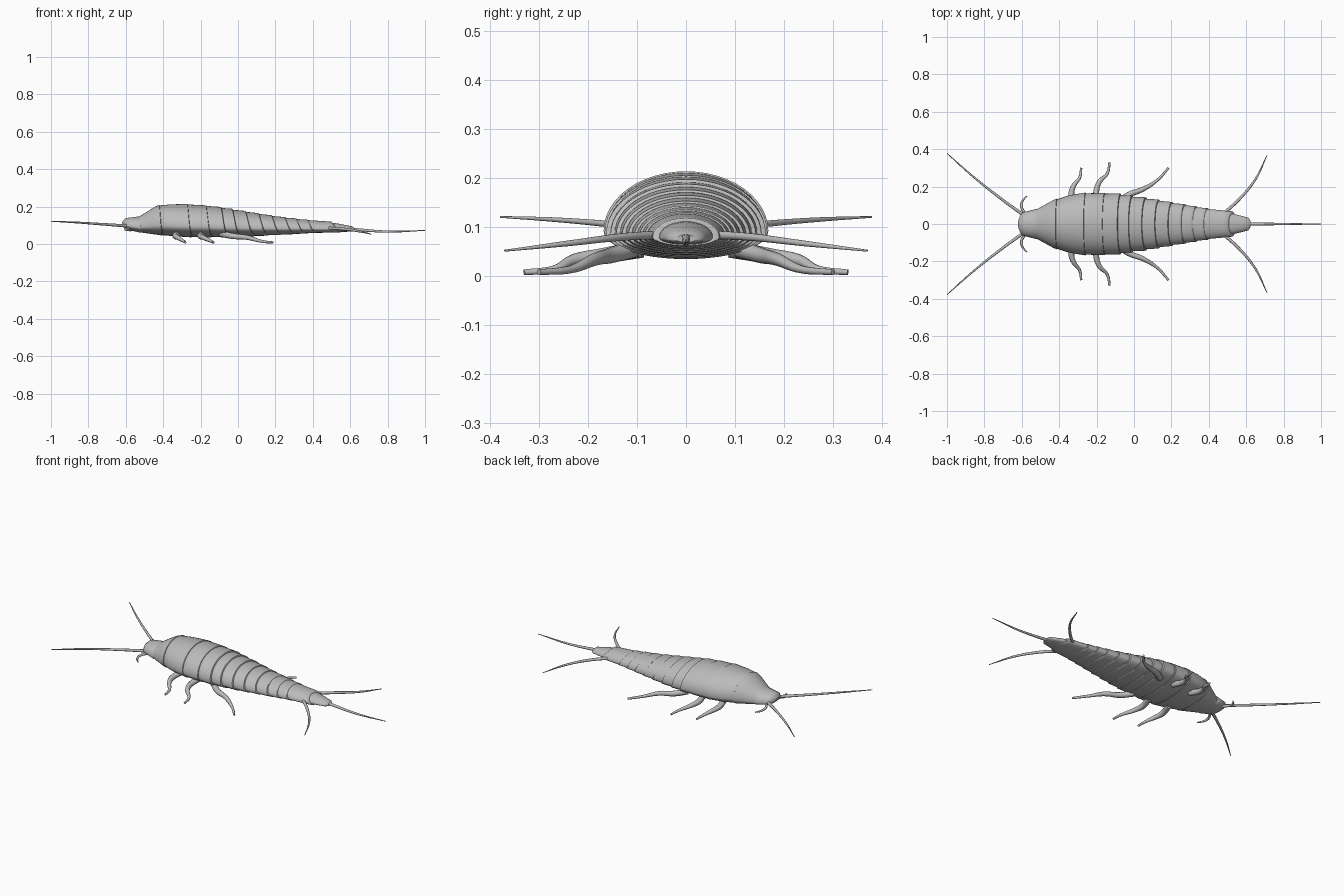
import bpy, bmesh
from math import sin, cos, pi
from mathutils import Vector

if "Cube" in bpy.data.objects:
    bpy.data.objects.remove(bpy.data.objects["Cube"], do_unlink=True)

grey = bpy.data.materials.new("plain grey")
grey.use_nodes = True
colour = (0.5, 0.5, 0.5, 1)
grey.diffuse_color = colour
grey.node_tree.nodes["Principled BSDF"].inputs["Base Color"].default_value = colour

# Body profile: x, half width, top, bottom
PROFILE = [(-0.62, 0.045, 0.125, 0.085), (-0.6, 0.062, 0.138, 0.075), (-0.53, 0.08, 0.147, 0.06),
           (-0.43, 0.133, 0.208, 0.046), (-0.36, 0.155, 0.213, 0.04), (-0.27, 0.168, 0.214, 0.035),
           (-0.17, 0.166, 0.206, 0.035), (-0.08, 0.157, 0.193, 0.037), (0.05, 0.137, 0.172, 0.042),
           (0.2, 0.111, 0.148, 0.05), (0.35, 0.085, 0.13, 0.058), (0.5, 0.066, 0.118, 0.062),
           (0.62, 0.032, 0.092, 0.066)]


def body_at(x):
    """Interpolate the profile at x."""
    for a, b in zip(PROFILE, PROFILE[1:]):
        if x <= b[0]:
            break
    t = max(0, min(1, (x - a[0]) / (b[0] - a[0])))
    return [p + (q - p) * t for p, q in zip(a[1:], b[1:])]


def finish(obj, angle=0.7):
    bpy.ops.object.select_all(action='DESELECT')
    obj.select_set(True)
    bpy.context.view_layer.objects.active = obj
    if obj.type == 'CURVE':
        bpy.ops.object.convert(target='MESH')
        obj = bpy.context.object
    bpy.ops.object.shade_smooth_by_angle(angle=angle)


def shell(name, rings, sweep, sides=48):
    """Loft a closed domed plate; rings are (x, scale), swept back toward the belly."""
    bm = bmesh.new()
    loops = []
    for x, scale in rings:
        width, top, bottom = body_at(x)
        middle = bottom + (top - bottom) * 0.32
        loop = []
        for i in range(sides):
            a = 2 * pi * i / sides
            height = (top if cos(a) > 0 else 2 * middle - bottom) - middle
            loop.append(bm.verts.new((x + sweep * (1 - cos(a)) / 2,
                                      width * scale * sin(a),
                                      middle + height * scale * cos(a))))
        loops.append(loop)
    for a, b in zip(loops, loops[1:]):
        for i in range(sides):
            j = (i + 1) % sides
            bm.faces.new((a[i], a[j], b[j], b[i]))
    bm.faces.new(loops[0])
    bm.faces.new(loops[-1])
    bmesh.ops.recalc_face_normals(bm, faces=bm.faces)
    mesh = bpy.data.meshes.new(name)
    bm.to_mesh(mesh)
    bm.free()
    mesh.materials.append(grey)
    obj = bpy.data.objects.new(name, mesh)
    bpy.context.collection.objects.link(obj)
    finish(obj)


def limb(name, points, radii, side=1):
    """Tapered tube through the points; side mirrors it in y."""
    curve = bpy.data.curves.new(name, 'CURVE')
    curve.dimensions = '3D'
    curve.bevel_depth = 1
    curve.bevel_resolution = 3
    curve.resolution_u = 8
    curve.use_fill_caps = True
    spline = curve.splines.new('BEZIER')
    spline.bezier_points.add(len(points) - 1)
    for p, co, r in zip(spline.bezier_points, points, radii):
        p.co = Vector((co[0], co[1] * side, co[2]))
        p.radius = r
        p.handle_left_type = p.handle_right_type = 'AUTO'
    curve.materials.append(grey)
    obj = bpy.data.objects.new(name, curve)
    bpy.context.collection.objects.link(obj)
    finish(obj, 1.2)


# Head
shell("head", [(-0.62, 0.6), (-0.612, 0.9), (-0.6, 1), (-0.56, 1), (-0.53, 1), (-0.51, 0.8)], 0.01)

# Overlapping body plates, each flared at its rear edge
edges = [-0.53, -0.42, -0.27, -0.17, -0.09, -0.03, 0.04, 0.11, 0.18, 0.25, 0.31, 0.37, 0.5]
for n, (a, b) in enumerate(zip(edges, edges[1:])):
    kind = "thorax" if n < 4 else "abdomen"
    flare = 1.0 if n < 3 else 1.03
    steps = [(a + (b - a) * t / 5, 0.975 + (flare - 0.975) * t / 5) for t in range(6)]
    shell(f"{kind}_plate_{n + 1}", [(a - 0.01, 0.93)] + steps + [(b + 0.003, flare - 0.04)],
          0.015 + 0.03 * min(n, 5) / 5)

# Tail tip
shell("tail_tip", [(0.48, 0.85), (0.53, 0.95), (0.58, 0.97), (0.61, 1), (0.622, 0.6)], 0.0)
limb("middle_tail_filament", [(0.59, 0, 0.08), (0.8, 0, 0.066), (1, 0, 0.072)], [0.009, 0.006, 0.002])

# Paired feelers, filaments, palps and legs
for label, s in (("front", -1), ("back", 1)):
    limb(f"{label}_antenna",
         [(-0.58, 0.04, 0.095), (-0.72, 0.142, 0.105), (-0.87, 0.262, 0.115), (-1, 0.378, 0.121)],
         [0.009, 0.007, 0.005, 0.002], s)
    limb(f"{label}_tail_filament",
         [(0.46, 0.04, 0.085), (0.56, 0.13, 0.08), (0.65, 0.24, 0.067), (0.712, 0.37, 0.052)],
         [0.009, 0.008, 0.006, 0.002], s)
    limb(f"{label}_palp",
         [(-0.58, 0.05, 0.085), (-0.602, 0.095, 0.08), (-0.595, 0.125, 0.075), (-0.572, 0.15, 0.07)],
         [0.008, 0.007, 0.006, 0.003], s)
    legs = [[(-0.32, 0.09), (-0.335, 0.16), (-0.322, 0.205), (-0.29, 0.25), (-0.282, 0.3)],
            [(-0.19, 0.1), (-0.202, 0.17), (-0.185, 0.225), (-0.143, 0.27), (-0.13, 0.33)],
            [(-0.09, 0.11), (-0.03, 0.155), (0.05, 0.187), (0.125, 0.235), (0.185, 0.3)]]
    heights = [0.055, 0.042, 0.034, 0.014, 0.008]
    for n, leg in enumerate(legs):
        limb(f"{label}_leg_{n + 1}", [(x, y, z) for (x, y), z in zip(leg, heights)],
             [0.018, 0.016, 0.013, 0.008, 0.006], s)
